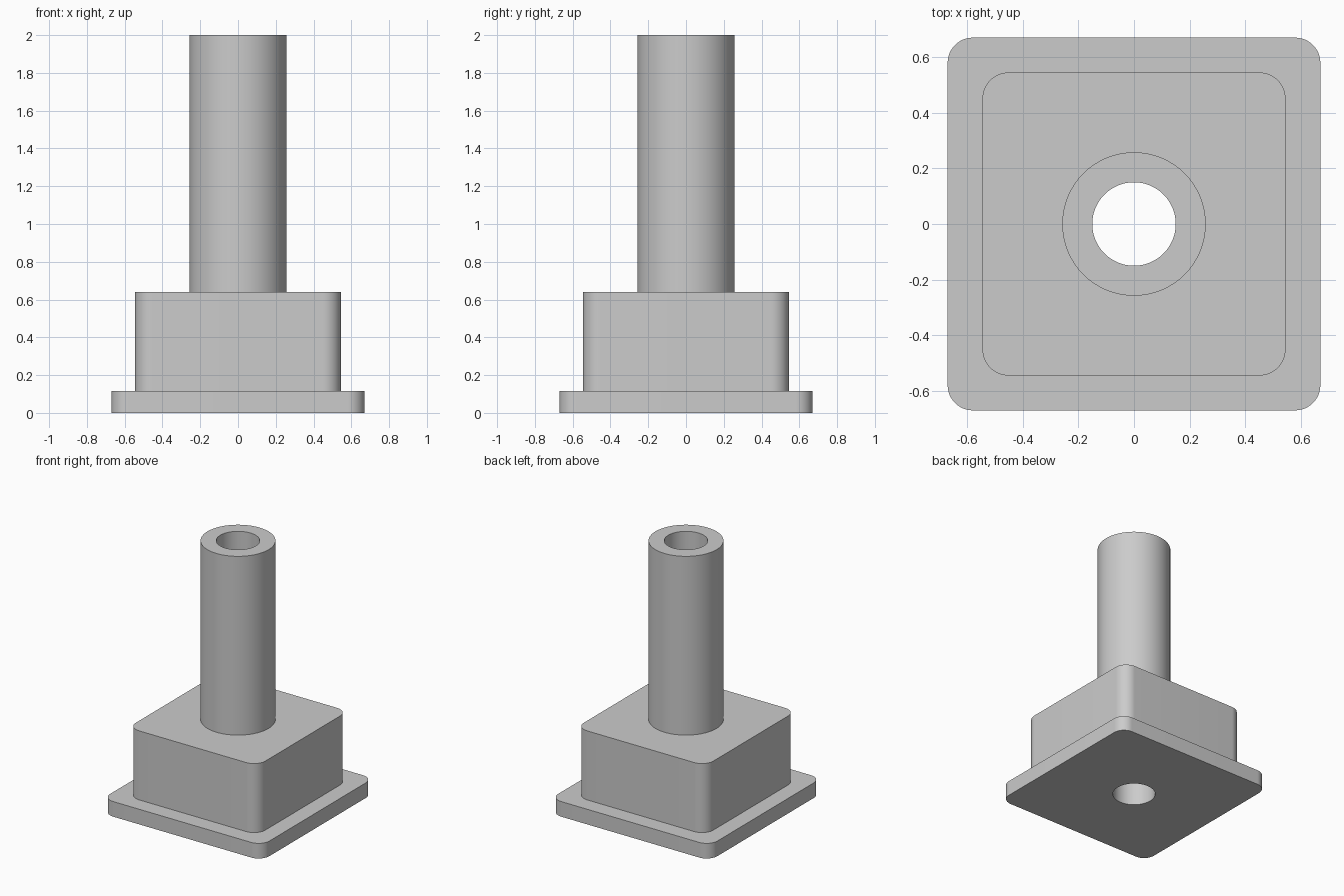
import bpy, bmesh
from math import cos, sin, pi, radians

cube = bpy.data.objects.get("Cube")
if cube:
    bpy.data.objects.remove(cube, do_unlink=True)

ARC = 17            # points per rounded corner
COUNT = 4 * ARC     # points per loop


def circle(radius, z):
    angles = [(i + 0.5) * 2 * pi / COUNT for i in range(COUNT)]
    return [(radius * cos(a), radius * sin(a), z) for a in angles]


def rounded_square(half, fillet, z):
    points = []
    for corner in range(4):
        mid = corner * pi / 2 + pi / 4
        cx = (half - fillet) * (1 if cos(mid) > 0 else -1)
        cy = (half - fillet) * (1 if sin(mid) > 0 else -1)
        for k in range(ARC):
            a = (corner + k / (ARC - 1)) * pi / 2
            points.append((cx + fillet * cos(a), cy + fillet * sin(a), z))
    return points


grey = bpy.data.materials.new("plain grey")
grey.use_nodes = True
colour = (0.6, 0.6, 0.6, 1)
grey.diffuse_color = colour
grey.node_tree.nodes["Principled BSDF"].inputs["Base Color"].default_value = colour

PLATE_TOP, BLOCK_TOP, TUBE_TOP = 0.115, 0.64, 2.0

# One continuous solid: plate, block and tube outside, through bore inside
loops = [
    rounded_square(0.67, 0.09, 0),
    rounded_square(0.67, 0.09, PLATE_TOP),
    rounded_square(0.545, 0.095, PLATE_TOP),
    rounded_square(0.545, 0.095, BLOCK_TOP),
    circle(0.258, BLOCK_TOP),
    circle(0.258, TUBE_TOP),
    circle(0.15, TUBE_TOP),
    circle(0.15, 0),
]

bm = bmesh.new()
rings = [[bm.verts.new(p) for p in loop] for loop in loops]
for lower, upper in zip(rings, rings[1:] + rings[:1]):
    for i in range(COUNT):
        j = (i + 1) % COUNT
        bm.faces.new((lower[i], lower[j], upper[j], upper[i]))
bmesh.ops.recalc_face_normals(bm, faces=bm.faces)

mesh = bpy.data.meshes.new("flanged_tube_base")
bm.to_mesh(mesh)
bm.free()
mesh.materials.append(grey)
body = bpy.data.objects.new("flanged_tube_base", mesh)
bpy.context.collection.objects.link(body)

# Smooth round walls with crisp rims
bpy.ops.object.select_all(action="DESELECT")
body.select_set(True)
bpy.context.view_layer.objects.active = body
bpy.ops.object.shade_smooth_by_angle(angle=radians(30))
